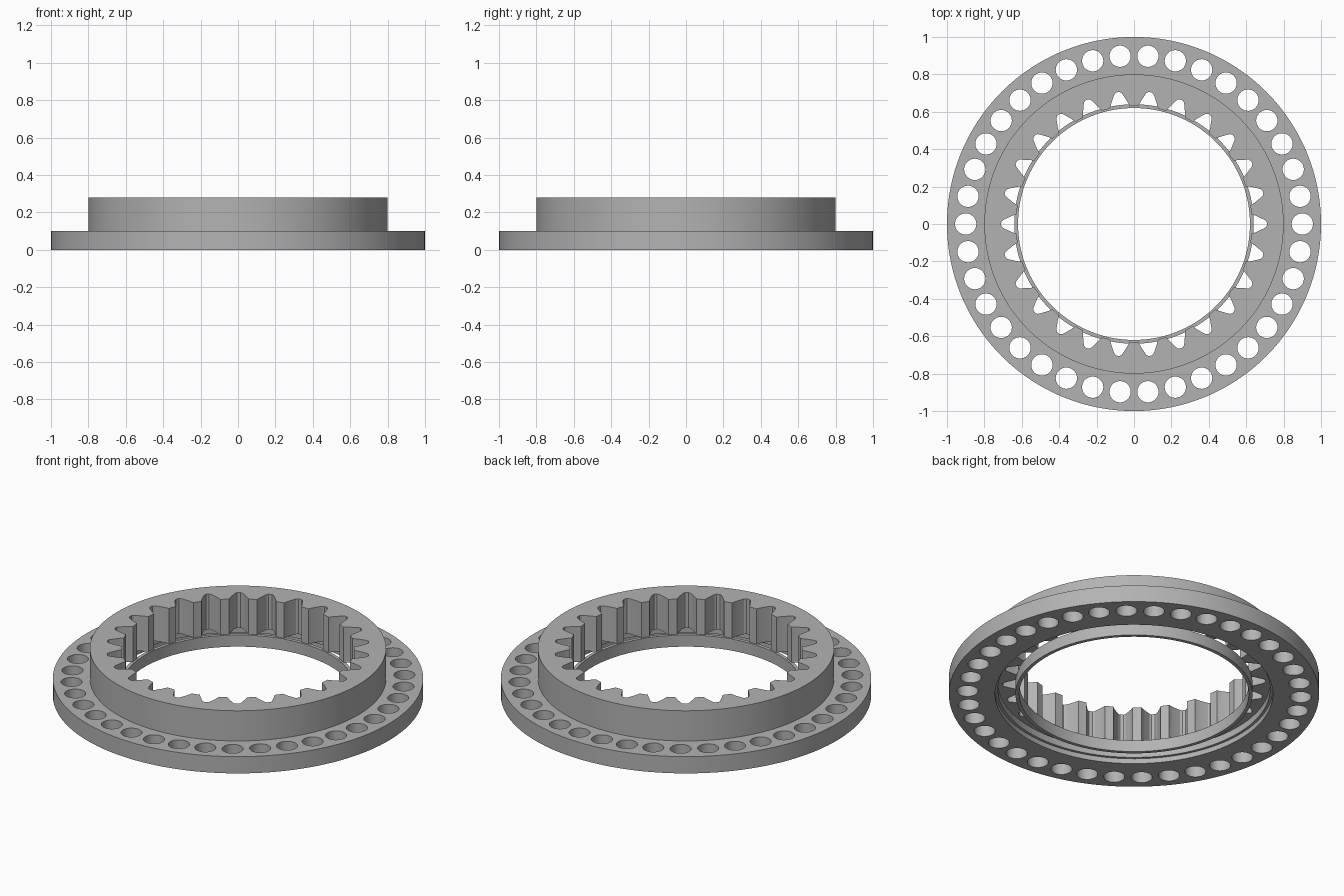
import bpy, bmesh
from math import sin, cos, pi, radians

if "Cube" in bpy.data.objects:
    bpy.data.objects.remove(bpy.data.objects["Cube"])

TEETH, HOLES, SEGMENTS = 26, 38, 152

steel = bpy.data.materials.new("plain grey")
steel.use_nodes = True
grey = (0.45, 0.45, 0.45, 1)
steel.diffuse_color = grey
steel.node_tree.nodes["Principled BSDF"].inputs["Base Color"].default_value = grey


def make_object(name, bm):
    bmesh.ops.recalc_face_normals(bm, faces=bm.faces)
    mesh = bpy.data.meshes.new(name)
    bm.to_mesh(mesh)
    bm.free()
    mesh.materials.append(steel)
    obj = bpy.data.objects.new(name, mesh)
    bpy.context.collection.objects.link(obj)
    return obj


def lathe(name, profile):
    """Revolve a closed (radius, height) profile around z."""
    bm = bmesh.new()
    rings = []
    for i in range(SEGMENTS):
        a = 2 * pi * i / SEGMENTS
        rings.append([bm.verts.new((r * cos(a), r * sin(a), z)) for r, z in profile])
    n = len(profile)
    for i, ring in enumerate(rings):
        after = rings[(i + 1) % SEGMENTS]
        for j in range(n):
            k = (j + 1) % n
            bm.faces.new((ring[j], after[j], after[k], ring[k]))
    return make_object(name, bm)


def radial_prisms(name, outline, count, low, high):
    """Upright prisms of one outline, repeated around z."""
    bm = bmesh.new()
    for i in range(count):
        a = 2 * pi * i / count
        c, s = cos(a), sin(a)
        ends = [[bm.verts.new((x * c - y * s, x * s + y * c, z)) for x, y in outline]
                for z in (low, high)]
        for end in ends:
            bm.faces.new(end)
        for j in range(len(outline)):
            k = (j + 1) % len(outline)
            bm.faces.new((ends[0][j], ends[0][k], ends[1][k], ends[1][j]))
    return make_object(name, bm)


# Flanged ring with a stepped recess below and a thin lip under the teeth
gear = lathe("ring_gear", [
    (0.63, 0.28), (0.80, 0.28), (0.80, 0.10), (1.0, 0.10), (1.0, 0),
    (0.75, 0), (0.75, 0.03), (0.735, 0.03), (0.735, 0.07),
    (0.64, 0.07), (0.64, 0), (0.62, 0), (0.62, 0.07), (0.63, 0.07)])

# Tapered spaces between the internal teeth
flank = [(0.58, 0.06), (0.63, 0.052), (0.655, 0.043), (0.69, 0.026), (0.703, 0.019), (0.71, 0.009)]
space = flank + [(x, -y) for x, y in reversed(flank)]
tooth_cutter = radial_prisms("tooth_space_cutter", space, TEETH, 0.069, 0.32)

# Bolt holes around the flange
circle = [(0.9 + 0.057 * cos(2 * pi * i / 32), 0.057 * sin(2 * pi * i / 32)) for i in range(32)]
hole_cutter = radial_prisms("bolt_hole_cutter", circle, HOLES, -0.05, 0.15)

bpy.context.view_layer.objects.active = gear
gear.select_set(True)
for cutter in (tooth_cutter, hole_cutter):
    cut = gear.modifiers.new(cutter.name, 'BOOLEAN')
    cut.operation = 'DIFFERENCE'
    cut.solver = 'EXACT'
    cut.object = cutter
    bpy.ops.object.modifier_apply(modifier=cut.name)
    bpy.data.objects.remove(cutter)

# Smooth round walls, sharp rims
bpy.ops.object.select_all(action='DESELECT')
gear.select_set(True)
bpy.ops.object.shade_smooth_by_angle(angle=radians(25))
